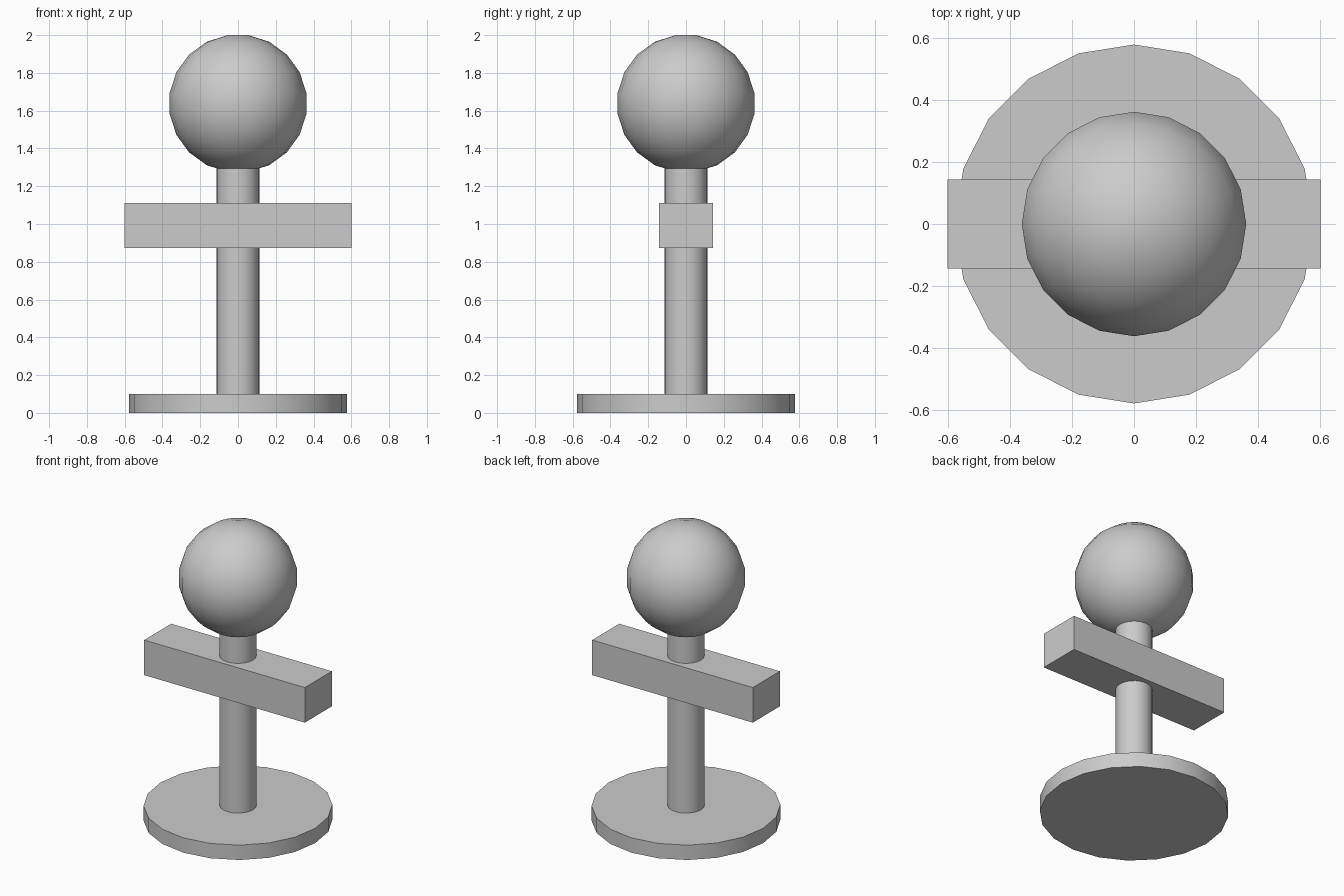
import bpy
import bmesh
import math

cube = bpy.data.objects.get("Cube")
if cube:
    bpy.data.objects.remove(cube, do_unlink=True)

SIDES = 20

grey = bpy.data.materials.new("plain_grey")
grey.use_nodes = True
colour = (0.6, 0.6, 0.6, 1)
grey.diffuse_color = colour
grey.node_tree.nodes["Principled BSDF"].inputs["Base Color"].default_value = colour


def finish(obj, name):
    obj.name = name
    obj.data.name = name
    obj.data.materials.append(grey)
    bpy.ops.object.shade_smooth_by_angle(angle=math.radians(30))
    return obj


def cylinder(name, radius, bottom, top):
    bpy.ops.mesh.primitive_cylinder_add(
        vertices=SIDES, radius=radius, depth=top - bottom,
        location=(0, 0, (bottom + top) / 2))
    return finish(bpy.context.object, name)


def ball(name, radius, centre_z):
    # Rings sit at half steps, so the poles end in small flat caps
    bm = bmesh.new()
    step = 2 * math.pi / SIDES
    rings = []
    for i in range(SIDES // 2):
        polar = (i + 0.5) * step
        r, z = radius * math.sin(polar), radius * math.cos(polar)
        rings.append([bm.verts.new((r * math.cos(j * step), r * math.sin(j * step), z))
                      for j in range(SIDES)])
    for upper, lower in zip(rings, rings[1:]):
        for j in range(SIDES):
            k = (j + 1) % SIDES
            bm.faces.new((upper[j], lower[j], lower[k], upper[k]))
    bm.faces.new(rings[0])
    bm.faces.new(rings[-1][::-1])
    mesh = bpy.data.meshes.new(name)
    bm.to_mesh(mesh)
    bm.free()
    obj = bpy.data.objects.new(name, mesh)
    bpy.context.collection.objects.link(obj)
    obj.location.z = centre_z
    bpy.ops.object.select_all(action="DESELECT")
    obj.select_set(True)
    bpy.context.view_layer.objects.active = obj
    return finish(obj, name)


# Round foot and upright post
cylinder("base_disc", 0.578, 0, 0.1)
cylinder("post", 0.113, 0.1, 1.3)

# Horizontal bar through the post
bpy.ops.mesh.primitive_cube_add(size=1, location=(0, 0, 0.992))
bar = bpy.context.object
bar.scale = (1.2, 0.288, 0.237)
bpy.ops.object.transform_apply(location=False, rotation=False, scale=True)
finish(bar, "cross_bar")

# Ball on top
ball("head_ball", 0.366, 1.638)
